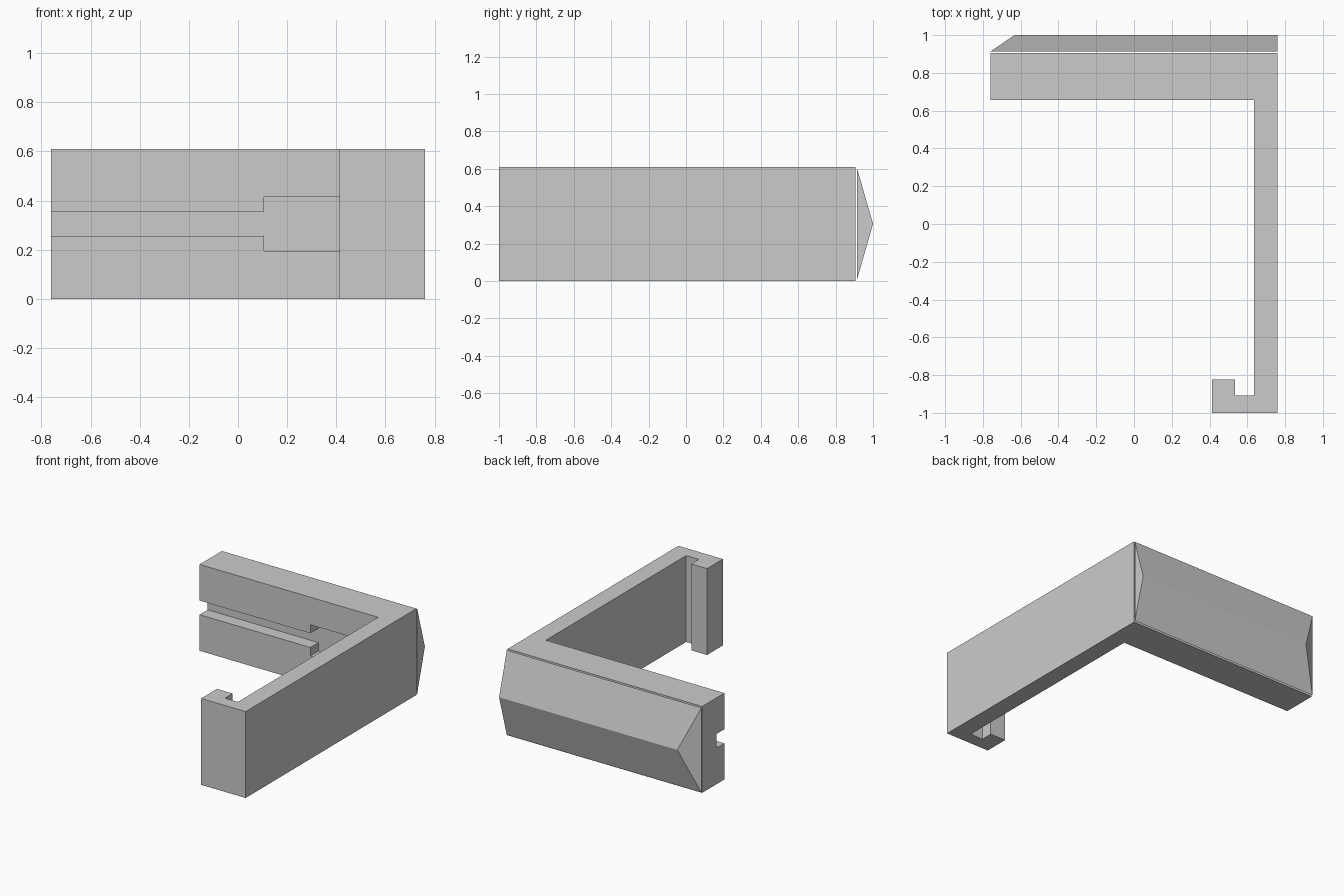
import bpy
import bmesh
from mathutils import Vector

cube = bpy.data.objects.get("Cube")
if cube:
    bpy.data.objects.remove(cube, do_unlink=True)

HEIGHT = 0.61
MID = HEIGHT / 2
SIDE = 0.76

grey = bpy.data.materials.new("plain grey")
grey.use_nodes = True
grey.diffuse_color = (0.6, 0.6, 0.6, 1)
grey.node_tree.nodes["Principled BSDF"].inputs["Base Color"].default_value = (0.6, 0.6, 0.6, 1)


def extrude_profile(name, points, direction):
    """Extrude a closed 3D outline along a direction into a solid."""
    bm = bmesh.new()
    face = bm.faces.new([bm.verts.new(p) for p in points])
    result = bmesh.ops.extrude_face_region(bm, geom=[face], use_keep_orig=True)
    moved = [v for v in result["geom"] if isinstance(v, bmesh.types.BMVert)]
    bmesh.ops.translate(bm, verts=moved, vec=Vector(direction))
    bmesh.ops.recalc_face_normals(bm, faces=bm.faces)
    mesh = bpy.data.meshes.new(name)
    bm.to_mesh(mesh)
    bm.free()
    mesh.materials.append(grey)
    obj = bpy.data.objects.new(name, mesh)
    bpy.context.collection.objects.link(obj)
    return obj


# Angled frame: back rail, side arm and hooked front end
plan = [(-SIDE, 0.905), (-SIDE, 0.657), (0.635, 0.657), (0.635, -0.908), (0.535, -0.908),
        (0.535, -0.823), (0.412, -0.823), (0.412, -1), (SIDE, -1), (SIDE, 0.905)]
frame = extrude_profile("angled_frame", [(x, y, 0) for x, y in plan], (0, 0, HEIGHT))

# Narrow slot opening into a wider pocket, cut in the front of the back rail
half = [(-0.9, 0.05), (0.105, 0.05), (0.105, 0.11), (0.635, 0.11)]
outline = half + [(x, -z) for x, z in reversed(half)]
cutter = extrude_profile("slot_cutter", [(x, 0.6, MID + z) for x, z in outline], (0, 0.147, 0))
cutter.hide_render = True
cut = frame.modifiers.new("slot", "BOOLEAN")
cut.operation = "DIFFERENCE"
cut.solver = "EXACT"
cut.object = cutter
bpy.context.view_layer.objects.active = frame
bpy.ops.object.modifier_apply(modifier=cut.name)
bpy.data.objects.remove(cutter, do_unlink=True)

# Ridged strip behind the back rail, with one end of the ridge mitred
base, ridge = 0.914, 1.0
triangle = [(SIDE, base, 0.006), (SIDE, base, HEIGHT - 0.006), (SIDE, ridge, MID)]
strip = extrude_profile("ridged_back_strip", triangle, (-2 * SIDE, 0, 0))
for v in strip.data.vertices:
    if v.co.x < 0 and v.co.y > 0.95:
        v.co.x = -0.632
